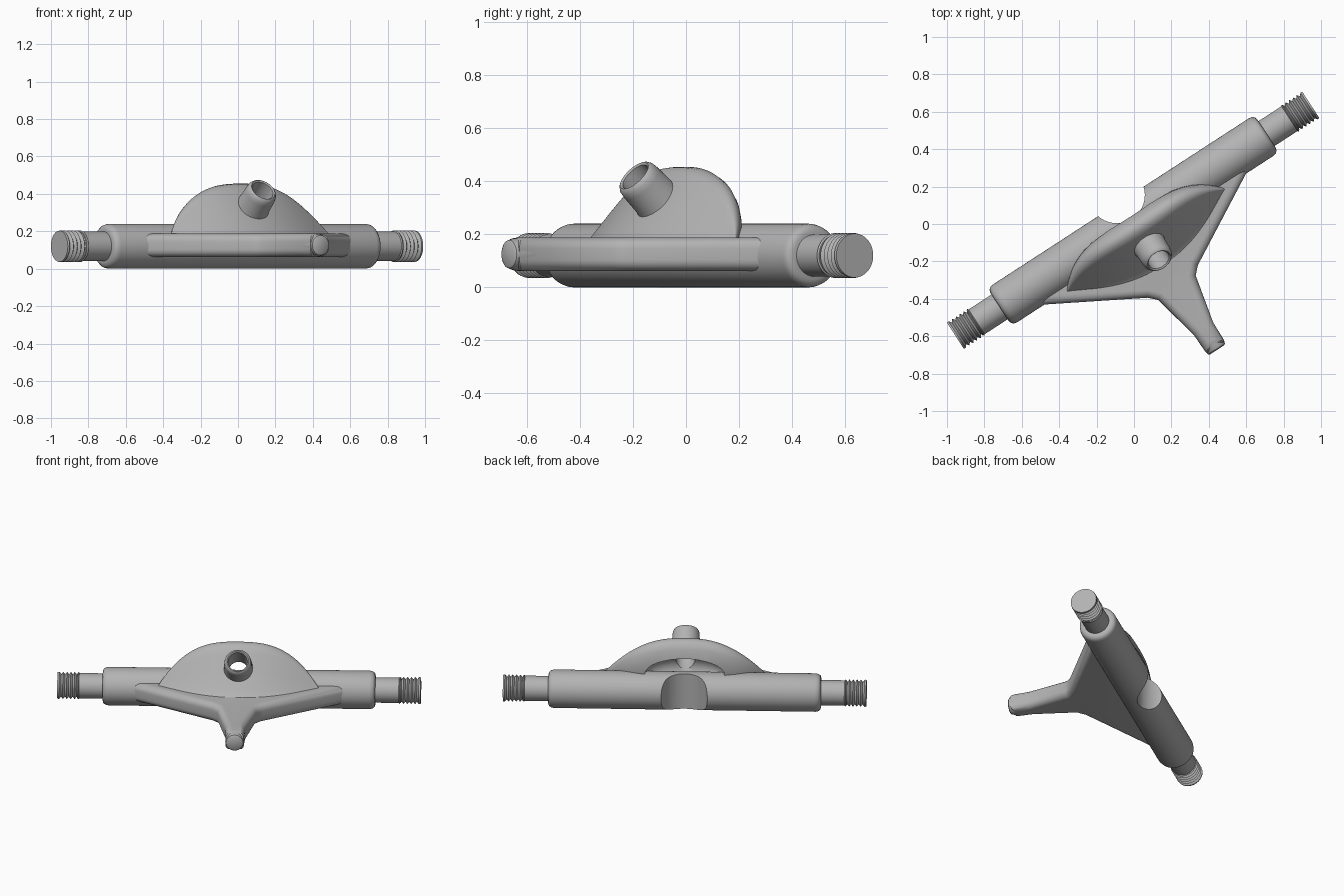
import bpy, bmesh, math
from mathutils import Matrix, Vector

if "Cube" in bpy.data.objects:
    bpy.data.objects.remove(bpy.data.objects["Cube"])

metal = bpy.data.materials.new("grey metal")
metal.use_nodes = True
metal.diffuse_color = (0.45, 0.45, 0.45, 1)
metal.node_tree.nodes["Principled BSDF"].inputs["Base Color"].default_value = metal.diffuse_color

# Everything is built along local X, with the arm towards -Y, then turned
PLACE = Matrix.Translation((-0.005, 0.02, 0)) @ Matrix.Rotation(math.radians(33), 4, 'Z')
AXLE_Z = 0.12


def finish(bm, name):
    bmesh.ops.remove_doubles(bm, verts=bm.verts, dist=1e-5)
    bmesh.ops.recalc_face_normals(bm, faces=bm.faces)
    mesh = bpy.data.meshes.new(name)
    bm.to_mesh(mesh)
    bm.free()
    mesh.materials.append(metal)
    obj = bpy.data.objects.new(name, mesh)
    bpy.context.scene.collection.objects.link(obj)
    obj.matrix_world = PLACE
    return obj


def revolve(name, profile, origin, direction, closed=False, steps=48):
    """Turn (radius, distance) points around an axis."""
    bm = bmesh.new()
    verts = [bm.verts.new((r, 0, h)) for r, h in profile]
    pairs = list(zip(verts, verts[1:] + verts[:1]))
    edges = [bm.edges.new(p) for p in (pairs if closed else pairs[:-1])]
    bmesh.ops.spin(bm, geom=verts + edges, cent=(0, 0, 0), axis=(0, 0, 1),
                   angle=math.tau, steps=steps)
    turn = Vector(direction).to_track_quat('Z', 'Y').to_matrix().to_4x4()
    bm.transform(Matrix.Translation(origin) @ turn)
    return finish(bm, name)


def smooth(obj, angle=35):
    obj.data.shade_smooth()
    obj.data.set_sharp_from_angle(angle=math.radians(angle))


def bake(obj):
    graph = bpy.context.evaluated_depsgraph_get()
    mesh = bpy.data.meshes.new_from_object(obj.evaluated_get(graph))
    obj.modifiers.clear()
    obj.data = mesh


def cut(obj, cutters):
    for c in cutters:
        mod = obj.modifiers.new("cut", 'BOOLEAN')
        mod.operation = 'DIFFERENCE'
        mod.solver = 'EXACT'
        mod.object = c
    bake(obj)


# Cutters: rear notch, hollow under the dome, bore of the angled socket
tilt = math.radians(42)
out = Vector((0, -math.cos(tilt), math.sin(tilt)))
mouth = Vector((0, -0.257, 0.422))
notch = revolve("notch_cutter", [(0, -0.2), (0.15, -0.2), (0.15, 0.3), (0, 0.3)],
                (0, 0.16, 0), (0, 0, 1))
bore = revolve("bore_cutter", [(0, -0.26), (0.06, -0.26), (0.06, 0.1), (0, 0.1)], mouth, out)
bm = bmesh.new()
bmesh.ops.create_uvsphere(bm, u_segments=32, v_segments=16, radius=1)
bm.transform(Matrix.Translation((0, 0.01, 0.24)) @ Matrix.Diagonal((0.25, 0.13, 0.11, 1)))
hollow = finish(bm, "hollow_cutter")
cutters = [notch, bore, hollow]
for c in cutters:
    c.hide_render = True

# Main barrel with rounded ends
half = [(0, 0.851), (0.09, 0.851), (0.106, 0.846), (0.116, 0.834), (0.12, 0.815)]
barrel = revolve("barrel", half + [(r, -h) for r, h in reversed(half)],
                 (0, 0, AXLE_Z), (1, 0, 0), steps=64)
cut(barrel, [notch])
smooth(barrel)

# Axle stubs and threaded tips
for side, label in ((1, "left"), (-1, "right")):
    stub = revolve(label + "_axle", [(0, 0.8), (0.079, 0.8), (0.079, 1.01), (0, 1.01)],
                   (0, 0, AXLE_Z), (side, 0, 0))
    smooth(stub)
    thread = [(0, 0.99)]
    for i in range(6):
        h = 0.99 + i * 0.024
        thread += [(0.07, h), (0.085, h + 0.012)]
    thread += [(0.083, 1.133), (0, 1.133)]
    tip = revolve(label + "_thread", thread, (0, 0, AXLE_Z), (side, 0, 0))
    smooth(tip, 25)

# Triangular web flowing into the arm
outline = [(0.67, 0.03), (0.66, 0.11), (0.16, 0.39), (0.12, 0.43), (0.062, 0.69), (0.057, 0.81)]
outline += [(-x, v) for x, v in reversed(outline)]
bm = bmesh.new()
base = bm.faces.new([bm.verts.new((x, -v, 0.062)) for x, v in outline])
new = bmesh.ops.extrude_face_region(bm, geom=[base])["geom"]
bmesh.ops.translate(bm, verts=[g for g in new if isinstance(g, bmesh.types.BMVert)],
                    vec=(0, 0, 0.126))
bmesh.ops.recalc_face_normals(bm, faces=bm.faces)
rims = [e for e in bm.edges if abs(e.verts[0].co.z - e.verts[1].co.z) < 1e-4]
bmesh.ops.bevel(bm, geom=rims, offset=0.042, segments=6, profile=0.5, affect='EDGES')
web = finish(bm, "web")
smooth(web)

# Round pin at the end of the arm
pin = revolve("pivot_pin", [(0, 0.6), (0.05, 0.6), (0.061, 0.69), (0.059, 0.8),
                            (0.053, 0.82), (0.044, 0.826), (0, 0.826)],
              (0, 0, 0.125), (0, -1, 0))
smooth(pin)


# Dome: sections across the barrel, lofted along it
def section(u):
    top = 0.16 + 0.295 * (1 - (abs(u) / 0.52) ** 2.6)
    back = -0.03 + 0.15 * (u / 0.5) ** 4
    front = max(0.15 + 0.18 * (1 - (u / 0.5) ** 2), back + 0.02)
    rise, run = top - 0.16, front - back
    shape = [(0.06, 0.0), (0.0, 0.3), (0.01, 0.6), (0.05, 0.83), (0.11, 0.95), (0.18, 1.0),
             (0.26, 0.99), (0.33, 0.93), (0.39, 0.84), (0.6, 0.5), (0.8, 0.2),
             (0.9, 0.08), (1.0, 0.02)]
    pts = [(back + a * run, 0.16 + b * rise) for a, b in shape]
    return [(pts[0][0], 0.1)] + pts + [(front, 0.1)]


bm = bmesh.new()
rings = []
count = 48
for i in range(count + 1):
    u = -0.515 * math.cos(math.pi * i / count)
    rings.append([bm.verts.new((u, -v, z)) for v, z in section(u)])
for a, b in zip(rings, rings[1:]):
    for j in range(len(a)):
        k = (j + 1) % len(a)
        bm.faces.new((a[j], a[k], b[k], b[j]))
bm.faces.new(rings[0])
bm.faces.new(rings[-1])
dome = finish(bm, "dome")
cut(dome, cutters)
smooth(dome, 40)

# Angled socket on the dome
socket = revolve("socket", [(0.06, -0.17), (0.1, -0.17), (0.088, -0.12), (0.085, -0.04),
                            (0.082, -0.018), (0.074, -0.004), (0.068, 0), (0.06, -0.006)],
                 mouth, out, closed=True)
smooth(socket)

for c in cutters:
    bpy.data.objects.remove(c)
